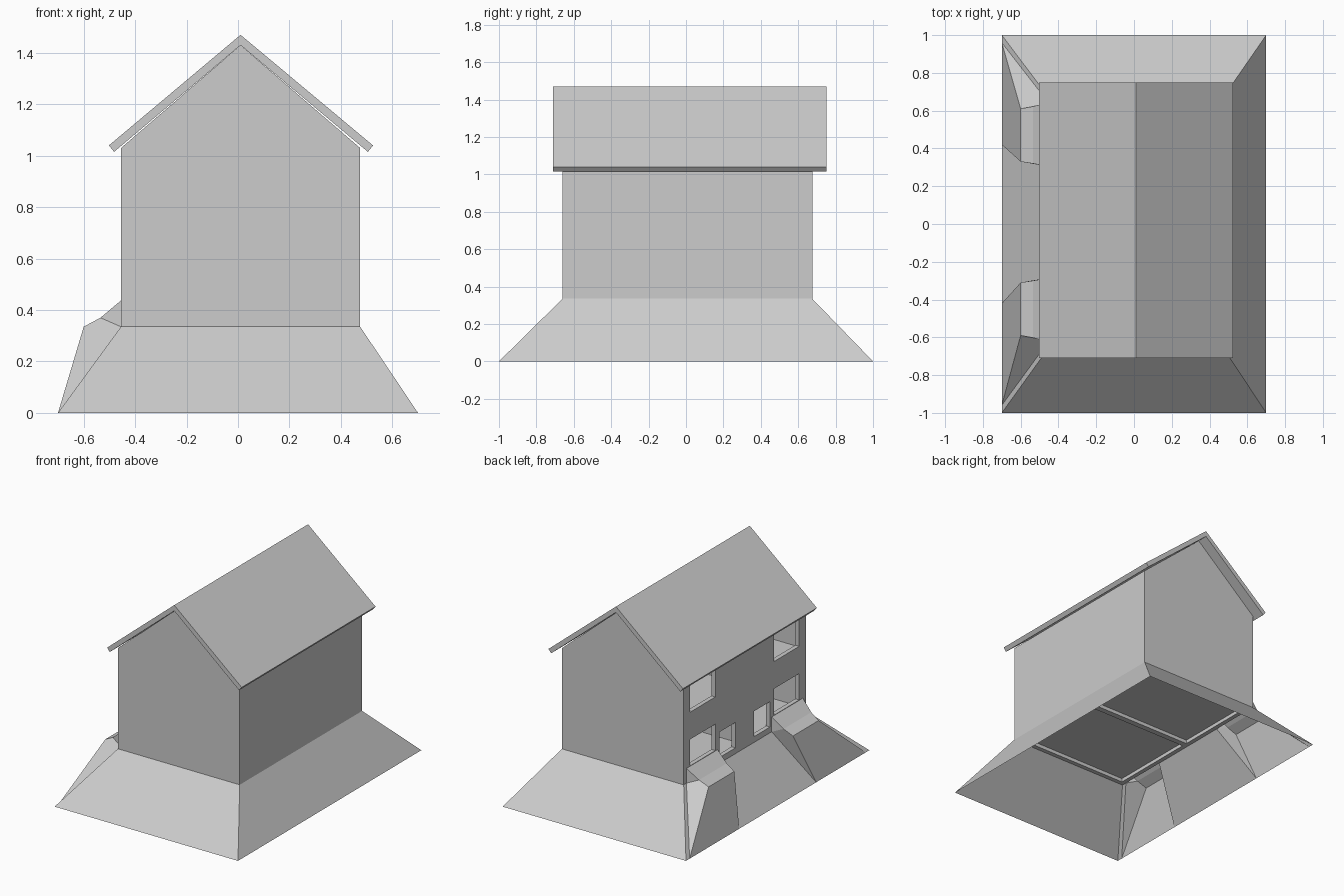
import bpy, bmesh

if "Cube" in bpy.data.objects:
    bpy.data.objects.remove(bpy.data.objects["Cube"])

grey = bpy.data.materials.new("plain grey")
grey.diffuse_color = (0.604, 0.604, 0.604, 1)
grey.use_nodes = True
grey.node_tree.nodes["Principled BSDF"].inputs["Base Color"].default_value = grey.diffuse_color

# house footprint and key heights
X0, X1, Y0, Y1 = -0.455, 0.475, -0.66, 0.675
BASE, EAVE, RIDGE, RX = 0.335, 1.03, 1.43, 0.01
T = 0.03  # wall thickness


def make(name, polys, hide=False):
    """Mesh object from polygons given as point lists."""
    bm = bmesh.new()
    for poly in polys:
        bm.faces.new([bm.verts.new(p) for p in poly])
    bmesh.ops.remove_doubles(bm, verts=bm.verts, dist=1e-4)
    bmesh.ops.recalc_face_normals(bm, faces=bm.faces)
    me = bpy.data.meshes.new(name)
    bm.to_mesh(me)
    bm.free()
    me.materials.append(grey)
    ob = bpy.data.objects.new(name, me)
    bpy.context.collection.objects.link(ob)
    ob.hide_render = hide
    if hide:
        ob.hide_viewport = True
    return ob


def prism(profile, y0, y1):
    """Polygons of an xz profile extruded along y."""
    a = [(x, y0, z) for x, z in profile]
    b = [(x, y1, z) for x, z in profile]
    n = len(profile)
    sides = [[a[i], a[(i + 1) % n], b[(i + 1) % n], b[i]] for i in range(n)]
    return [a, b[::-1]] + sides


def box(x0, x1, y0, y1, z0, z1):
    return prism([(x0, z0), (x1, z0), (x1, z1), (x0, z1)], y0, y1)


def cut(ob, cutter):
    m = ob.modifiers.new(cutter.name, 'BOOLEAN')
    m.operation = 'DIFFERENCE'
    m.solver = 'EXACT'
    m.object = cutter


# gabled wall shell, open underneath and hollow
walls = make("walls", prism([(X0, BASE), (X1, BASE), (X1, EAVE), (RX, RIDGE), (X0, EAVE)], Y0, Y1))
room = make("room_cutter", prism([(X0 + T, 0.2), (X1 - T, 0.2), (X1 - T, EAVE - 0.01),
                                  (RX, RIDGE - 0.035), (X0 + T, EAVE - 0.01)], Y0 + T, Y1 - T), True)
cut(walls, room)

# window openings on the left wall: (y0, y1, z0, z1), repeated for the other half
holes = []
for y0, y1, z0, z1 in [(0.33, 0.605, 0.81, 1.0), (0.33, 0.605, 0.44, 0.622), (0.11, 0.286, 0.375, 0.55)]:
    holes += box(X0 - 0.1, X0 + 0.1, y0, y1, z0, z1)
    holes += box(X0 - 0.1, X0 + 0.1, 0.02 - y1, 0.02 - y0, z0, z1)
cut(walls, make("window_cutter", holes, True))

# floors and the dividing wall between the two halves
make("ground_floor", box(X0 + T, X1 - T, Y0 + T, Y1 - T, 0.36, 0.37))
make("upper_floor", box(X0 + T, X1 - T, Y0 + T, Y1 - T, 0.765, 0.78))
make("dividing_wall", prism([(X0 + T, BASE), (X1 - T, BASE), (X1 - T, EAVE - 0.01),
                             (RX, RIDGE - 0.035), (X0 + T, EAVE - 0.01)], -0.01, 0.03))

# overhanging roof
make("roof", prism([(RX, 1.47), (0.525, 1.04), (0.505, 1.015), (RX, 1.43), (-0.482, 1.015), (-0.502, 1.04)],
                   -0.71, 0.75))

# sloping ground skirt, open underneath, with a gap for each bay on the left
skirt = [
    [(-0.7, -1, 0), (0.7, -1, 0), (X1, Y0, BASE), (X0, Y0, BASE)],
    [(0.7, 1, 0), (-0.7, 1, 0), (X0, Y1, BASE), (X1, Y1, BASE)],
    [(0.7, -1, 0), (0.7, 1, 0), (X1, Y1, BASE), (X1, Y0, BASE)],
    [(-0.7, 0.42, 0), (-0.7, -0.42, 0), (X0, -0.285, BASE), (X0, 0.305, BASE)],
    [(-0.7, 1, 0), (-0.7, 0.96, 0), (X0, 0.645, BASE), (X0, Y1, BASE)],
    [(-0.7, -1, 0), (-0.7, -0.96, 0), (X0, -0.625, BASE), (X0, Y0, BASE)],
]
make("ground_skirt", skirt)


# earth bays rising to the lower windows
def bay(name, s):
    def g(y):
        return (-0.7, s * y, 0)

    def p(x, y, z):
        return (x, 0.01 + s * (y - 0.01), z)
    t1, t2 = p(-0.6, 0.61, BASE), p(-0.6, 0.33, BASE)
    m1, m2 = p(-0.535, 0.622, 0.37), p(-0.535, 0.32, 0.37)
    w1, w2 = p(X0, 0.645, 0.437), p(X0, 0.305, 0.437)
    b1, b2 = p(X0, 0.645, BASE), p(X0, 0.305, BASE)
    make(name, [
        [g(0.9), g(0.46), t2, t1],
        [t1, t2, m2, m1], [m1, m2, w2, w1],
        [g(0.9), t1, g(0.96)], [t1, m1, b1, g(0.96)], [m1, w1, b1],
        [g(0.46), g(0.42), t2], [t2, g(0.42), b2, m2], [m2, b2, w2],
    ])


bay("back_bay", 1)
bay("front_bay", -1)
